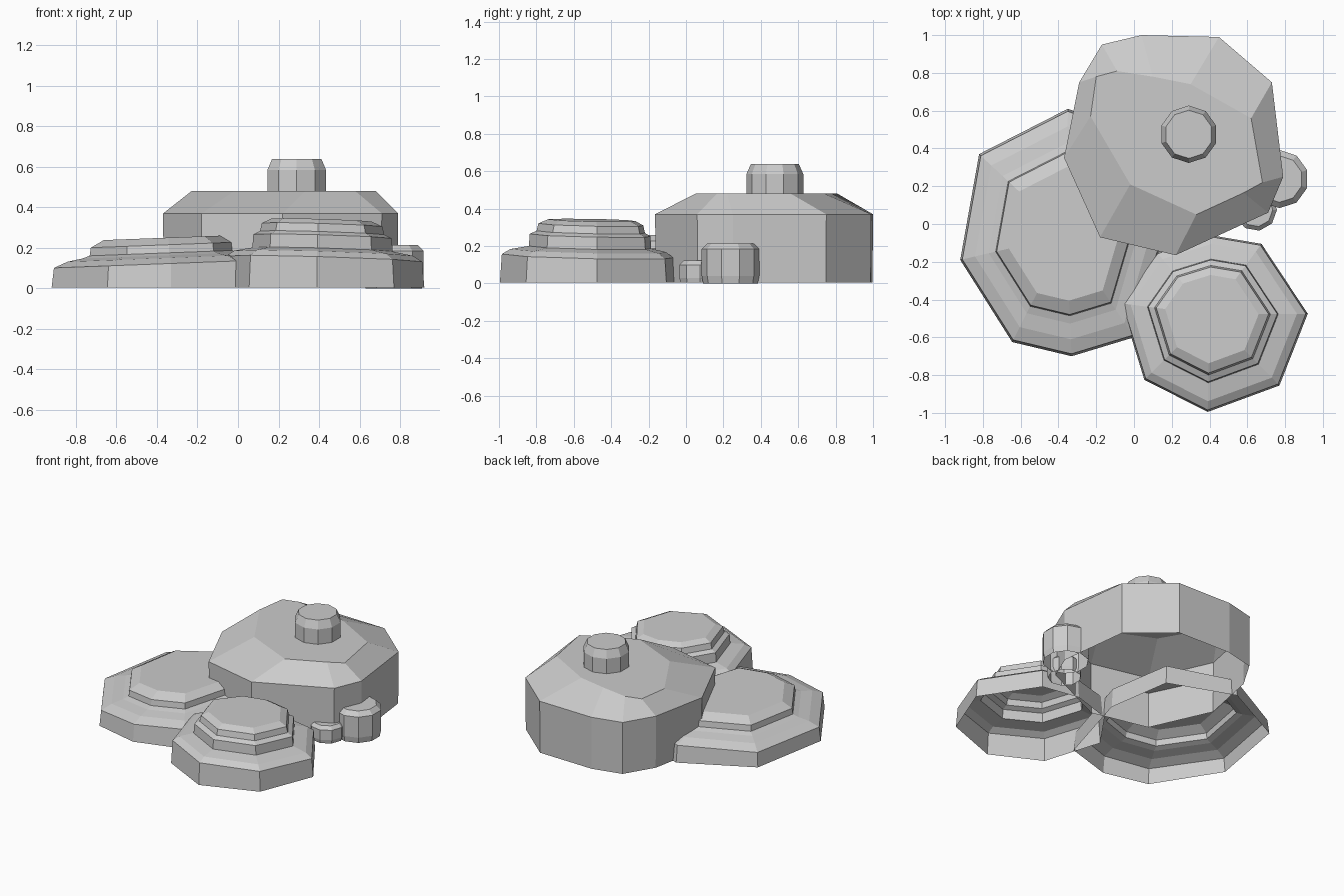
import bpy, bmesh, math

if "Cube" in bpy.data.objects:
    bpy.data.objects.remove(bpy.data.objects["Cube"])


def loft(name, rings):
    """Open-bottomed faceted shell from stacked rings of equal vertex count."""
    bm = bmesh.new()
    loops = [[bm.verts.new(p) for p in ring] for ring in rings]
    for low, high in zip(loops, loops[1:]):
        n = len(low)
        for i in range(n):
            j = (i + 1) % n
            bm.faces.new((low[i], low[j], high[j], high[i]))
    bm.faces.new(loops[-1])
    me = bpy.data.meshes.new(name)
    bm.to_mesh(me)
    bm.free()
    ob = bpy.data.objects.new(name, me)
    bpy.context.collection.objects.link(ob)
    return ob


def terrace(name, outline, centre, profile, tilt):
    """Stepped rock: outline scaled about its centre, upper rings tilted."""
    cx, cy = centre
    rings = []
    for s, z in profile:
        ring = []
        for x, y in outline:
            dx, dy = (x - cx) * s, (y - cy) * s
            lift = 0 if z < 0.02 else dx * tilt[0] + dy * tilt[1]
            ring.append((cx + dx, cy + dy, z + lift))
        rings.append(ring)
    return loft(name, rings)


def pebble(name, centre, r, sides, profile, turn=0.0):
    """Small round stone with a bevelled top."""
    rings = [[(centre[0] + r * s * math.cos(turn + math.tau * i / sides),
               centre[1] + r * s * math.sin(turn + math.tau * i / sides), z)
              for i in range(sides)] for s, z in profile]
    return loft(name, rings)


# Large boulder: upright wall, wide sloping shoulder, flat top
rim = [(-.37, .35), (-.18, -.07), (.22, -.165), (.71, .06), (.79, .25),
       (.73, .75), (.45, .99), (.04, 1.0), (-.17, .95), (-.29, .75)]
crown = [(-.23, .57), (-.02, .21), (.33, .05), (.58, .165), (.68, .22),
         (.62, .56), (.3, .74), (.1, .78), (-.09, .81), (-.2, .78)]
base = [(.22 + (x - .22) * .995, .42 + (y - .42) * .995) for x, y in rim]
loft("large_boulder", [[(x, y, .005) for x, y in base],
                       [(x, y, .37) for x, y in rim],
                       [(x, y, .48) for x, y in crown]])

# Stone resting on the boulder
pebble("top_stone", (.29, .475), .152, 10,
       [(.97, .44), (1, .48), (1, .585), (.84, .64)], math.pi / 10)

# Low stepped rock at the left
terrace("left_stepped_rock",
        [(-.92, -.19), (-.645, -.625), (-.33, -.7), (.0, -.6),
         (.17, -.02), (.1, .44), (-.35, .61), (-.82, .37)], (-.36, -.06),
        [(1, .005), (.98, .122), (.86, .15), (.73, .163),
         (.665, .175), (.655, .215), (.54, .25)], (.038, 0))

# Stepped rock at the front
terrace("front_stepped_rock",
        [(.39, -.995), (.77, -.855), (.92, -.475), (.675, -.105),
         (.41, -.06), (.12, -.15), (-.07, -.42), (.055, -.825)], (.40, -.48),
        [(1, .005), (.98, .147), (.89, .175), (.7, .193), (.69, .258),
         (.62, .275), (.6, .315), (.5, .338)], (-.03, -.02))

# Two small stones at the right
pebble("right_stone", (.77, .238), .154, 10,
       [(.95, 0), (1, .04), (1, .185), (.8, .215)], math.pi / 10)
pebble("tiny_stone", (.645, .075), .112, 9,
       [(.95, .005), (1, .03), (1, .1), (.8, .122)])
